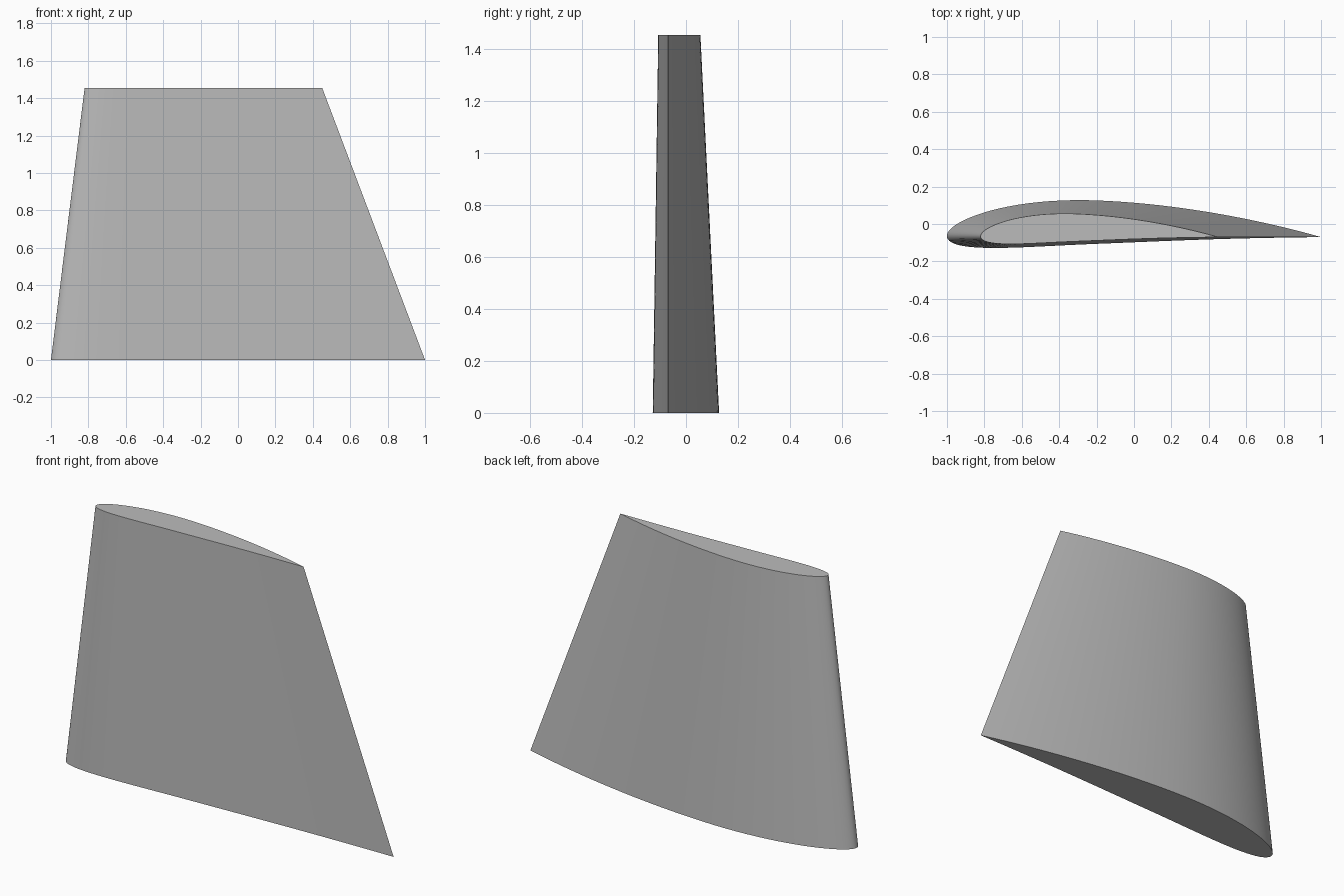
import bpy
import math

cube = bpy.data.objects.get("Cube")
if cube:
    bpy.data.objects.remove(cube, do_unlink=True)

THICKNESS, CAMBER, CAMBER_POS = 0.12, 0.04, 0.4
STEPS = 48
CHORD_Y = -0.07


def surface_point(t, side):
    """Point on a cambered aerofoil of unit chord; side is +1 back, -1 front."""
    half = 5 * THICKNESS * (0.2969 * math.sqrt(t) - 0.126 * t - 0.3516 * t**2
                            + 0.2843 * t**3 - 0.1036 * t**4)
    reach = CAMBER_POS if t < CAMBER_POS else 1 - CAMBER_POS
    drop = (t - CAMBER_POS) / reach
    mean = CAMBER * (1 - drop * drop)
    angle = math.atan(-2 * CAMBER * drop / reach)
    return t - side * half * math.sin(angle), mean + side * half * math.cos(angle)


# Aerofoil outline, from the trailing edge along the front and back again
spacing = [(1 - math.cos(math.pi * i / STEPS)) / 2 for i in range(STEPS + 1)]
outline = [surface_point(t, -1) for t in reversed(spacing)]
outline += [surface_point(t, 1) for t in spacing[1:-1]]
nose = min(p[0] for p in outline)
outline = [((x - nose) / (1 - nose), y) for x, y in outline]


def section(start, end, z):
    chord = end - start
    return [(start + chord * x, CHORD_Y + chord * y, z) for x, y in outline]


# Tapered wing lofted between root and tip sections
count = len(outline)
verts = section(-1, 1, 0) + section(-0.82, 0.45, 1.455)
faces = [tuple(range(count)), tuple(range(2 * count - 1, count - 1, -1))]
for i in range(count):
    j = (i + 1) % count
    faces.append((i, i + count, j + count, j))
# Wind every face outward
faces = [tuple(reversed(f)) for f in faces]

mesh = bpy.data.meshes.new("wing")
mesh.from_pydata(verts, [], faces)
wing = bpy.data.objects.new("wing", mesh)
bpy.context.collection.objects.link(wing)

# Plain grey finish
grey = bpy.data.materials.new("light grey")
grey.use_nodes = True
colour = (0.5, 0.5, 0.5, 1)
grey.diffuse_color = colour
grey.node_tree.nodes["Principled BSDF"].inputs["Base Color"].default_value = colour
mesh.materials.append(grey)

bpy.ops.object.select_all(action="DESELECT")
wing.select_set(True)
bpy.context.view_layer.objects.active = wing
bpy.ops.object.shade_smooth_by_angle(angle=math.radians(30))
